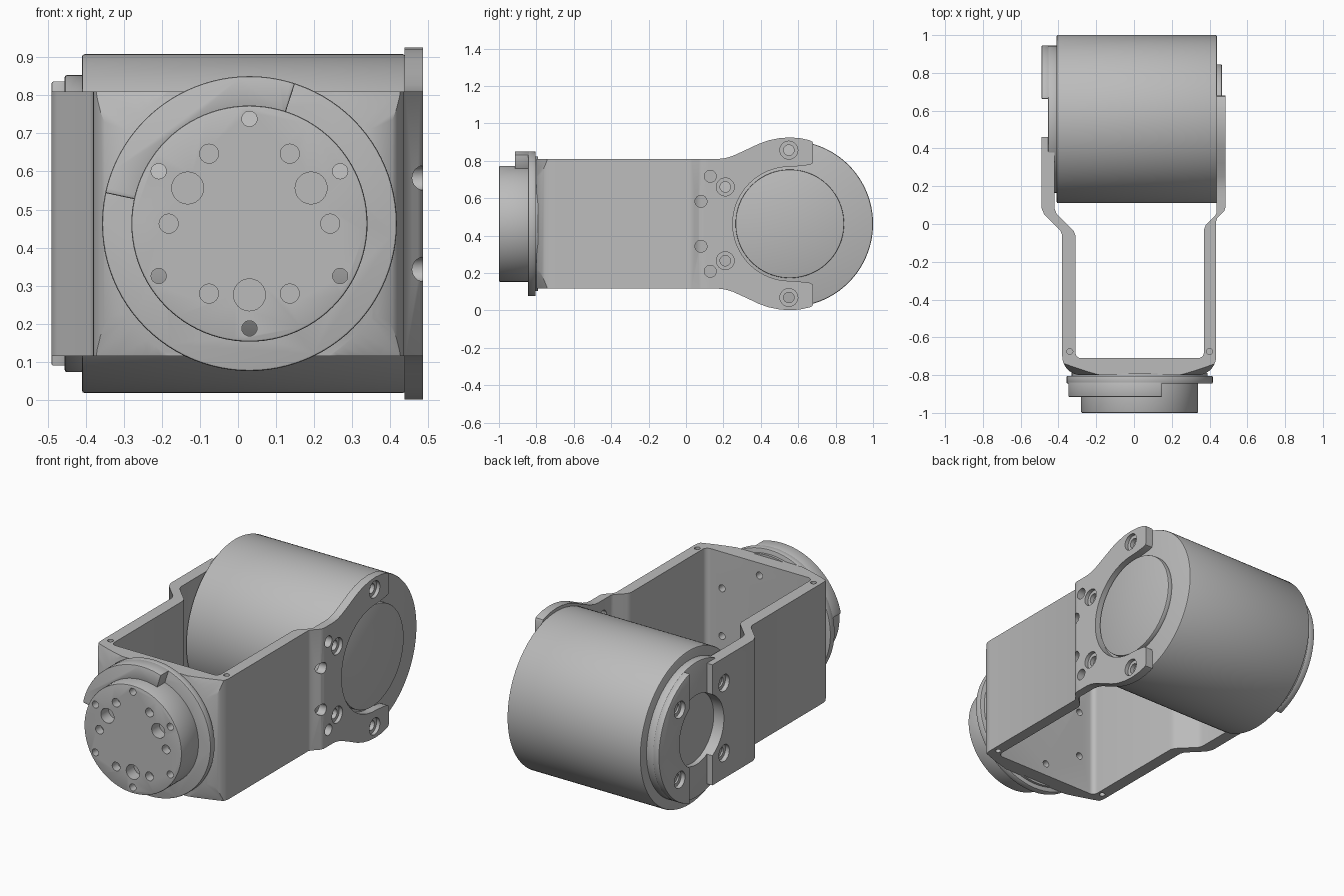
import bpy, bmesh
from math import sin, cos, radians

if "Cube" in bpy.data.objects:
    bpy.data.objects.remove(bpy.data.objects["Cube"])

grey = bpy.data.materials.new("machined grey")
grey.use_nodes = True
grey.diffuse_color = (0.5, 0.5, 0.5, 1)
grey.node_tree.nodes["Principled BSDF"].inputs["Base Color"].default_value = (0.5, 0.5, 0.5, 1)

CZ = 0.463      # height of both rotation axes
DY = 0.555      # y of the drum axis
FX = 0.03       # x of the flange axis


def place(axis, u, v, w):
    return {"x": (w, u, v), "y": (u, w, v), "z": (u, v, w)}[axis]


def arc(u, v, r, a0, a1, n=48):
    steps = [radians(a0 + (a1 - a0) * i / n) for i in range(n + 1)]
    return [(u + r * cos(a), v + r * sin(a)) for a in steps]


def add_loft(bm, axis, low, high, a, b):
    """Solid between two matching outlines lying at a and b on the axis."""
    rings = [[bm.verts.new(place(axis, u, v, w)) for u, v in pts]
             for pts, w in ((low, a), (high, b))]
    bm.faces.new(rings[0])
    bm.faces.new(rings[1])
    n = len(low)
    for i in range(n):
        j = (i + 1) % n
        bm.faces.new((rings[0][i], rings[0][j], rings[1][j], rings[1][i]))


def finish(name, bm):
    bmesh.ops.recalc_face_normals(bm, faces=bm.faces)
    mesh = bpy.data.meshes.new(name)
    bm.to_mesh(mesh)
    bm.free()
    mesh.materials.append(grey)
    obj = bpy.data.objects.new(name, mesh)
    bpy.context.collection.objects.link(obj)
    return obj


def select(obj):
    bpy.ops.object.select_all(action="DESELECT")
    obj.select_set(True)
    bpy.context.view_layer.objects.active = obj


def prism(name, axis, pts, a, b, bevel=0):
    bm = bmesh.new()
    add_loft(bm, axis, pts, pts, a, b)
    obj = finish(name, bm)
    if bevel:
        mod = obj.modifiers.new("edge", "BEVEL")
        mod.width, mod.segments = bevel, 2
        mod.limit_method, mod.angle_limit = "ANGLE", radians(40)
        select(obj)
        bpy.ops.object.modifier_apply(modifier="edge")
    return obj


def disc(name, axis, u, v, r, a, b, bevel=0, n=96):
    return prism(name, axis, arc(u, v, r, 0, 360, n)[:-1], a, b, bevel)


def boolean(obj, tool, operation="DIFFERENCE"):
    mod = obj.modifiers.new("cut", "BOOLEAN")
    mod.operation, mod.solver, mod.object = operation, "EXACT", tool
    select(obj)
    bpy.ops.object.modifier_apply(modifier="cut")


def drill(objs, axis, centres, r, a, b, n=24):
    bm = bmesh.new()
    for u, v in centres:
        pts = arc(u, v, r, 0, 360, n)[:-1]
        add_loft(bm, axis, pts, pts, a, b)
    tool = finish("drill", bm)
    tool.hide_render = True
    for obj in objs:
        boolean(obj, tool)
    bpy.data.objects.remove(tool)


def polar(u, v, r, start, count):
    return [(u + r * cos(radians(start + i * 360 / count)),
             v + r * sin(radians(start + i * 360 / count))) for i in range(count)]


# Motor drum with its end discs
drum = disc("motor_drum", "x", DY, CZ, 0.445, -0.41, 0.44, 0.008, 128)
cap = disc("drum_cap", "x", DY, CZ, 0.29, 0.43, 0.465, 0.004)
boss = disc("drum_boss", "x", DY, CZ, 0.39, -0.455, -0.405, 0.006)
drill([boss], "x", [(DY, CZ)], 0.2, -0.5, -0.425, 64)

# Raised half ring on the boss
half_ring = prism("boss_half_ring", "x",
                  arc(DY, CZ, 0.39, -74, 74) + arc(DY, CZ, 0.2, 58, -58),
                  -0.49, -0.45, 0.006)

# Bent bracket: outer wall, then inner wall
outline = [(-0.49, 0.46), (-0.49, 0.085), (-0.475, 0.05), (-0.39, -0.035), (-0.38, -0.06)]
outline += arc(-0.28, -0.7, 0.1, 180, 270, 10) + arc(0.335, -0.7, 0.1, 270, 360, 10)
outline += [(0.435, 0.015), (0.44, 0.03), (0.478, 0.07), (0.485, 0.09), (0.485, 0.12),
            (0.437, 0.12), (0.437, 0.06), (0.43, 0.045), (0.38, -0.005), (0.37, -0.03)]
outline += arc(0.34, -0.68, 0.03, 0, -90, 6) + arc(-0.28, -0.68, 0.03, -90, -180, 6)
outline += [(-0.31, -0.06), (-0.32, -0.035), (-0.41, 0.055), (-0.42, 0.08), (-0.42, 0.46)]
bracket = prism("bracket", "z", outline, CZ - 0.347, CZ + 0.347)

# Conical trim of the bracket's front corners
bm = bmesh.new()
add_loft(bm, "y", arc(FX, CZ, 0.385, 0, 360, 96)[:-1],
         arc(FX, CZ, 4.47, 0, 360, 96)[:-1], -0.81, 1.2)
trim = finish("corner_trim", bm)
trim.hide_render = True
boolean(bracket, trim, "INTERSECT")
bpy.data.objects.remove(trim)
drill([bracket], "x", [(DY, CZ)], 0.2, -0.6, -0.3, 64)

# Forked ear carrying the capped end of the drum
top = [(0.12, 0.347), (0.175, 0.347), (0.21, 0.351), (0.25, 0.363), (0.32, 0.395),
       (0.39, 0.428), (0.44, 0.446), (0.5, 0.458), (0.555, 0.462), (0.61, 0.458),
       (0.66, 0.447), (0.675, 0.44), (0.68, 0.428), (0.68, 0.335), (0.675, 0.322),
       (0.66, 0.315), (0.6, 0.308)]
ear = prism("forked_ear", "x",
            [(y, CZ + h) for y, h in top] + arc(DY, CZ, 0.305, 90, 270)
            + [(y, CZ - h) for y, h in reversed(top)], 0.437, 0.485)

# Screw holes in the ear and in the opposite arm
ear_screws = [(y, CZ + s * h) for y, h in ((0.55, 0.394), (0.21, 0.197)) for s in (1, -1)]
drill([ear], "x", ear_screws, 0.048, 0.464, 0.6)
drill([ear], "x", ear_screws, 0.028, 0.4, 0.6)
ear_pins = [(y, CZ + s * h) for y, h in ((0.13, 0.254), (0.08, 0.12)) for s in (1, -1)]
drill([ear, bracket], "x", ear_pins, 0.032, 0.3, 0.6)
boss_screws = polar(DY, CZ, 0.285, 45, 4)
drill([bracket, half_ring], "x", boss_screws, 0.048, -0.6, -0.465)
drill([bracket, half_ring], "x", boss_screws, 0.028, -0.6, -0.38)

# Pin holes in the bracket corners
corners = [(-0.34, -0.675), (0.4, -0.675)]
for z in (CZ - 0.347, CZ + 0.347):
    drill([bracket], "z", corners, 0.016, z - 0.03, z + 0.03, 16)

# Output flange: neck, plate, guard arc and hub
neck = disc("flange_neck", "y", FX, CZ, 0.36, -0.81, -0.79)
plate = disc("flange_plate", "y", FX, CZ, 0.387, -0.845, -0.804, 0.006)
guard = prism("flange_guard", "y",
              arc(FX, CZ, 0.387, 72, 168) + arc(FX, CZ, 0.305, 168, 72),
              -0.915, -0.835, 0.005)
hub = disc("output_hub", "y", FX, CZ, 0.31, -1.0, -0.82, 0.006)

# Hub hole pattern; the outer six run right through the bracket
drill([hub], "y", polar(FX, CZ, 0.187, 30, 3), 0.042, -1.1, -0.93)
drill([hub], "y", polar(FX, CZ, 0.212, 0, 6), 0.025, -1.1, -0.95)
drill([hub, plate, neck, bracket], "y", polar(FX, CZ, 0.275, 30, 6), 0.02, -1.1, -0.6)

for obj in (drum, cap, boss, half_ring, bracket, ear, neck, plate, guard, hub):
    select(obj)
    bpy.ops.object.shade_smooth_by_angle(angle=radians(30))
